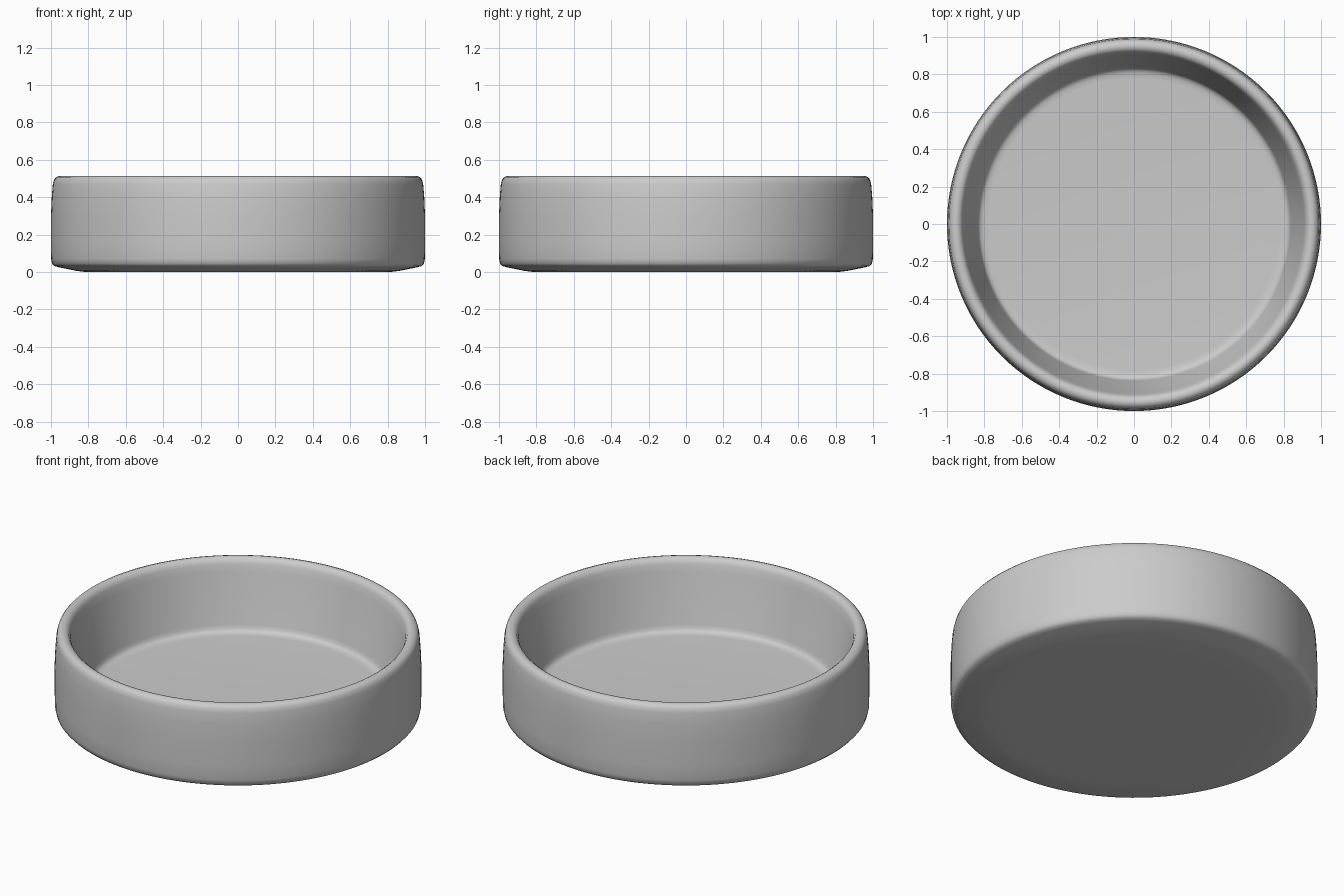
import bpy, bmesh, math

if "Cube" in bpy.data.objects:
    bpy.data.objects.remove(bpy.data.objects["Cube"])

# Half cross-section of the dish (radius, height), from underside centre to floor centre
profile = [
    (0.0, 0.0), (0.70, 0.0), (0.82, 0.001), (0.86, 0.006), (0.96, 0.026),
    (0.982, 0.032), (0.994, 0.045), (0.999, 0.07),           # lower edge
    (1.0, 0.15), (1.0, 0.30), (0.996, 0.40), (0.99, 0.47),   # outer wall
    (0.984, 0.494), (0.972, 0.508), (0.955, 0.514),          # rim
    (0.938, 0.511), (0.924, 0.501), (0.915, 0.482),
    (0.905, 0.44), (0.838, 0.15), (0.832, 0.13),             # inner wall
    (0.822, 0.118), (0.805, 0.112), (0.78, 0.11), (0.0, 0.11),  # floor
]

# Revolve the profile about z
bm = bmesh.new()
verts = [bm.verts.new((r, 0, z)) for r, z in profile]
edges = [bm.edges.new(pair) for pair in zip(verts, verts[1:])]
bmesh.ops.spin(bm, geom=verts + edges, cent=(0, 0, 0), axis=(0, 0, 1),
               angle=math.tau, steps=128, use_duplicate=False)
bmesh.ops.remove_doubles(bm, verts=bm.verts, dist=0.0003)
bmesh.ops.recalc_face_normals(bm, faces=bm.faces)

mesh = bpy.data.meshes.new("round_dish")
bm.to_mesh(mesh)
bm.free()
dish = bpy.data.objects.new("round_dish", mesh)
bpy.context.collection.objects.link(dish)

# Smooth shading throughout
for poly in mesh.polygons:
    poly.use_smooth = True
